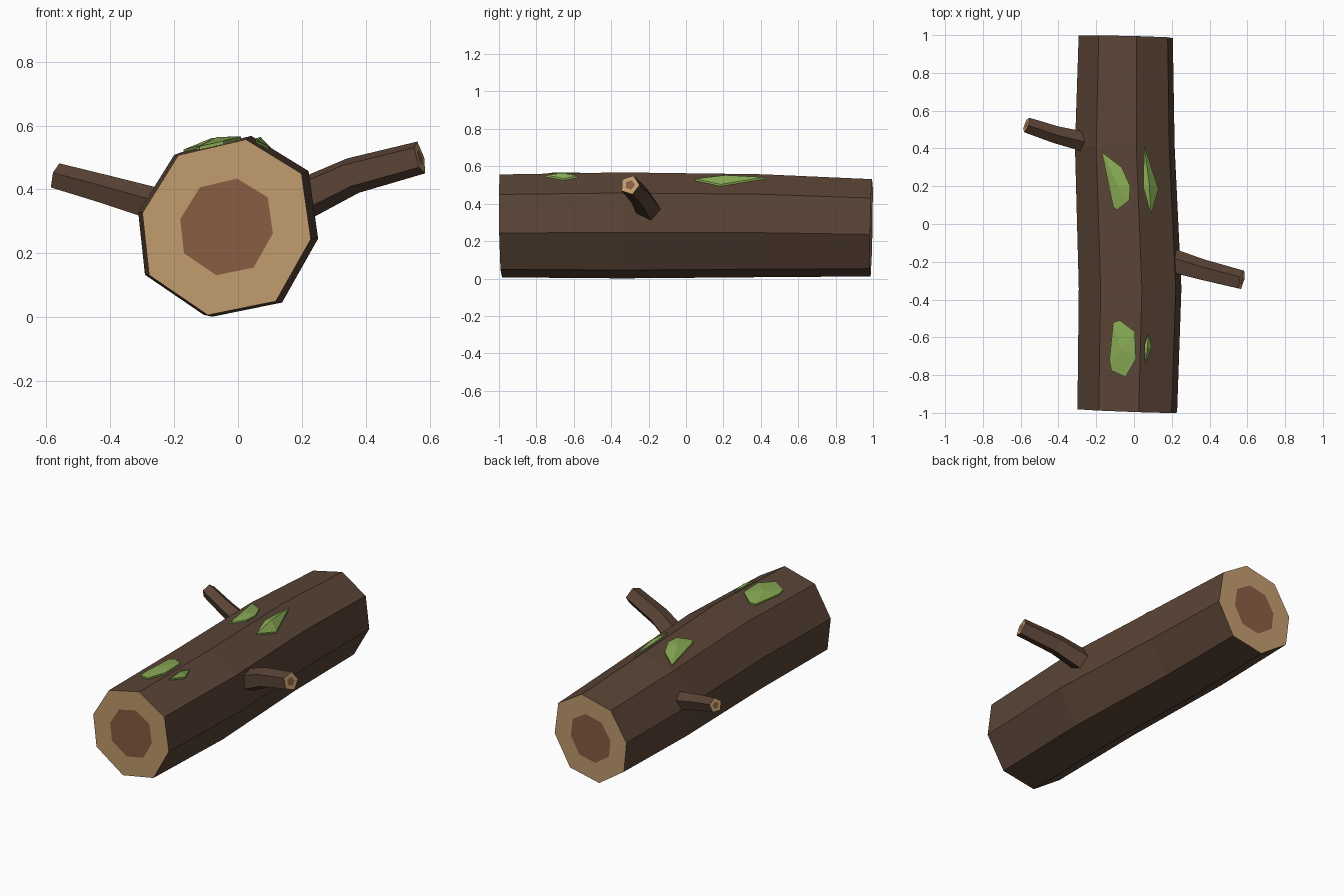
import bpy, bmesh, math
from mathutils import Vector
from mathutils.bvhtree import BVHTree

cube = bpy.data.objects.get("Cube")
if cube:
    bpy.data.objects.remove(cube, do_unlink=True)


def srgb(hex_code):
    vals = [int(hex_code[i:i + 2], 16) / 255 for i in (0, 2, 4)]
    return tuple(((v + 0.055) / 1.055) ** 2.4 if v > 0.04 else v / 12.92 for v in vals) + (1.0,)


def make_material(name, hex_code):
    mat = bpy.data.materials.new(name)
    mat.use_nodes = True
    mat.diffuse_color = srgb(hex_code)
    bsdf = mat.node_tree.nodes["Principled BSDF"]
    bsdf.inputs["Base Color"].default_value = srgb(hex_code)
    bsdf.inputs["Roughness"].default_value = 0.9
    return mat


bark = make_material("bark brown", "5A4436")
wood = make_material("cut wood tan", "C29C6E")
core = make_material("heartwood brown", "875D42")
moss = make_material("moss green", "88AA54")
WOODY = (bark, wood, core)


def finish(bm, name, mats):
    bmesh.ops.recalc_face_normals(bm, faces=bm.faces)
    mesh = bpy.data.meshes.new(name)
    bm.to_mesh(mesh)
    for mat in mats:
        mesh.materials.append(mat)
    obj = bpy.data.objects.new(name, mesh)
    bpy.context.collection.objects.link(obj)
    return obj


def bridge(bm, a, b, index=0):
    n = len(a)
    for i in range(n):
        bm.faces.new((a[i], a[(i + 1) % n], b[(i + 1) % n], b[i])).material_index = index


def sawn_end(bm, ring, core_scale):
    """Pale wood rim with a darker heartwood centre."""
    mid = sum((v.co for v in ring), Vector()) / len(ring)
    inner = [bm.verts.new(mid.lerp(v.co, core_scale)) for v in ring]
    bridge(bm, ring, inner, 1)
    bm.faces.new(inner).material_index = 2


def loft(rings, core_scale, capped):
    """Skin a list of point rings and saw off the chosen ends."""
    bm = bmesh.new()
    loops = [[bm.verts.new(p) for p in ring] for ring in rings]
    for a, b in zip(loops, loops[1:]):
        bridge(bm, a, b)
    for end in capped:
        sawn_end(bm, loops[end], core_scale)
    return bm


# Trunk: an uneven octagon (angle, radius) swept along a slightly bent axis
SECTION = [(77.4, .28), (35.3, .288), (-8.4, .267), (-56.5, .28),
           (-102, .283), (-148, .286), (-189.3, .267), (-236, .27)]
# y, centre x, centre z, scale, end slant along x, end slant along z
STATIONS = [(-.99, -.036, .283, 1, -.036, -.015),
            (-.34, -.021, .286, 1.03, 0, 0),
            (.41, -.049, .284, 1, 0, 0),
            (.991, -.044, .273, .945, -.025, .02)]
rings = []
for y, cx, cz, scale, slant_x, slant_z in STATIONS:
    ring = []
    for angle, radius in SECTION:
        dx = radius * scale * math.cos(math.radians(angle))
        dz = radius * scale * math.sin(math.radians(angle))
        ring.append((cx + dx, y + slant_x * dx + slant_z * dz, cz + dz))
    rings.append(ring)
trunk_bm = loft(rings, .55, (0, -1))
trunk = finish(trunk_bm, "trunk", WOODY)
surface = BVHTree.FromBMesh(trunk_bm)


# Branch stubs: bent five-sided tubes, sawn at the tip
def branch(name, path, radii, turn):
    pts = [Vector(p) for p in path]
    rings = []
    for i, (p, r) in enumerate(zip(pts, radii)):
        axis = (pts[min(i + 1, len(pts) - 1)] - pts[max(i - 1, 0)]).normalized()
        side = Vector((0, 0, 1)).cross(axis).normalized()
        up = axis.cross(side)
        angles = [turn + math.tau * k / 5 for k in range(5)]
        rings.append([p + r * (math.cos(a) * side + math.sin(a) * up) for a in angles])
    return finish(loft(rings, .5, (-1,)), name, WOODY)


branch("left_branch", [(.17, -.19, .355), (.355, -.245, .443), (.57, -.3, .5)],
       (.07, .06, .054), 0)
branch("right_branch", [(-.24, .43, .345), (-.42, .475, .398), (-.57, .525, .44)],
       (.056, .048, .043), .3)


# Moss: low faceted cushions laid on the upper bark
def moss_patch(name, outline, height):
    def on_bark(x, y, lift):
        hit = surface.ray_cast(Vector((x, y, 2)), Vector((0, 0, -1)))[0]
        return hit + Vector((0, 0, lift))
    bm = bmesh.new()
    skirt = [bm.verts.new(on_bark(x, y, -.01)) for x, y in outline]
    rim = [bm.verts.new(on_bark(x, y, .01)) for x, y in outline]
    bridge(bm, skirt, rim)
    mx = sum(p[0] for p in outline) / len(outline)
    my = sum(p[1] for p in outline) / len(outline)
    peak = bm.verts.new(on_bark(mx, my, height))
    for i, v in enumerate(rim):
        bm.faces.new((v, rim[(i + 1) % len(rim)], peak))
    bm.faces.new(skirt[::-1])
    return finish(bm, name, (moss,))


moss_patch("moss_back_top", [(-.17, .38), (-.065, .3), (-.02, .2), (-.025, .125),
                             (-.09, .075), (-.11, .09)], .025)
moss_patch("moss_back_side", [(.053, .42), (.13, .185), (.09, .05), (.05, .19)], .03)
moss_patch("moss_front_top", [(-.11, -.52), (-.075, -.51), (.005, -.57), (.01, -.715),
                              (-.045, -.81), (-.12, -.775), (-.13, -.72)], .025)
moss_patch("moss_front_side", [(.075, -.58), (.095, -.65), (.06, -.75), (.055, -.64)], .025)
